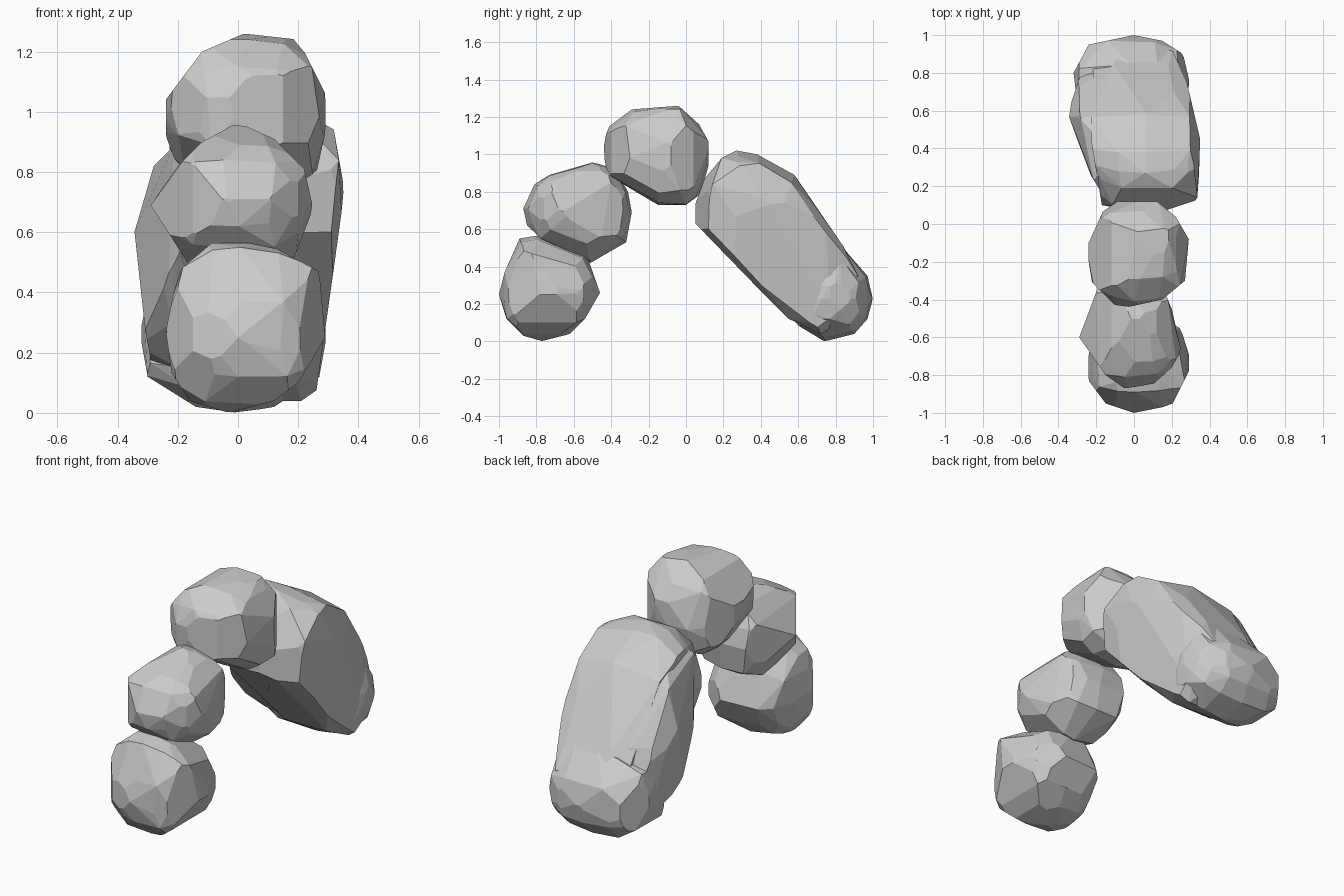
import bpy, bmesh, math, random
from mathutils import Vector

if "Cube" in bpy.data.objects:
    bpy.data.objects.remove(bpy.data.objects["Cube"])

random.seed(4)


def clip(bm, poly, axes):
    """Trim a convex rock with the straight edges of an outline drawn in one view."""
    pts = []
    for p in poly:
        v = Vector((0, 0, 0))
        v[axes[0]], v[axes[1]] = p
        pts.append(v)
    centre = sum(pts, Vector()) / len(pts)
    depth = Vector((1, 1, 1))
    depth[axes[0]] = depth[axes[1]] = 0
    for a, b in zip(pts, pts[1:]):
        normal = (b - a).cross(depth)
        if normal.dot(centre - a) > 0:
            normal = -normal
        bmesh.ops.bisect_plane(bm, geom=bm.verts[:] + bm.edges[:] + bm.faces[:],
                               plane_co=a, plane_no=normal, clear_outer=True)


def hull(bm):
    res = bmesh.ops.convex_hull(bm, input=bm.verts)
    junk = {v for v in res["geom_interior"] + res["geom_unused"] if isinstance(v, bmesh.types.BMVert)}
    bmesh.ops.delete(bm, geom=list(junk), context="VERTS")


def rock(name, side, x0, x1, power, front=(), top=()):
    """Faceted boulder: side outline (y, z) rounded off across x, then trimmed in the other views."""
    n = len(side)
    cy = sum(p[0] for p in side) / n
    cz = sum(p[1] for p in side) / n
    half, mid = (x1 - x0) / 2, (x0 + x1) / 2
    bm = bmesh.new()
    for f in (-1, -0.86, -0.5, 0, 0.45, 0.83, 1):
        s = max((1 - abs(f) ** power) ** (1 / power), 0.25)
        for y, z in side:
            k = s if f == 0 else min(s * random.uniform(0.93, 1.06), 1)
            shift = random.uniform(-0.03, 0.03) if abs(f) < 0.9 else 0
            bm.verts.new((mid + f * half + shift, cy + (y - cy) * k, cz + (z - cz) * k))
    hull(bm)
    clip(bm, front, (0, 2))
    clip(bm, top, (0, 1))
    hull(bm)
    bmesh.ops.dissolve_limit(bm, angle_limit=math.radians(7), verts=bm.verts, edges=bm.edges)
    bmesh.ops.recalc_face_normals(bm, faces=bm.faces)
    mesh = bpy.data.meshes.new(name)
    bm.to_mesh(mesh)
    bm.free()
    bpy.context.collection.objects.link(bpy.data.objects.new(name, mesh))


# Front leg: two stacked boulders
rock("front_base_boulder",
     [(-1, .25), (-.97, .37), (-.89, .55), (-.8, .565), (-.53, .46), (-.46, .26),
      (-.54, .12), (-.62, .04), (-.77, 0), (-.87, .03), (-.96, .12)],
     -.24, .29, 3.2,
     front=[(-.08, .57), (-.2, .47), (-.24, .27), (-.22, .13), (-.16, .04), (-.03, 0),
            (.12, .04), (.2, .1), (.29, .25), (.27, .47), (.1, .56)],
     top=[(-.24, -.7), (-.24, -.83), (-.15, -.95), (0, -1), (.2, -.96), (.29, -.78),
          (.29, -.65), (.24, -.55), (.1, -.46)])
rock("front_upper_boulder",
     [(-.87, .71), (-.81, .84), (-.73, .89), (-.5, .96), (-.38, .92), (-.31, .8),
      (-.29, .69), (-.32, .53), (-.51, .42), (-.78, .55), (-.85, .62)],
     -.29, .25, 2.6,
     front=[(-.2, .55), (-.29, .69), (-.25, .77), (-.12, .9), (0, .965), (.12, .91),
            (.22, .81), (.25, .68), (.2, .55)],
     top=[(-.2, -.36), (-.29, -.6), (-.15, -.8), (-.05, -.87), (.1, -.85), (.2, -.76),
          (.25, -.67), (.2, -.45), (.15, -.33)])

# Keystone on top of the arch
rock("keystone_boulder",
     [(-.45, 1.05), (-.41, 1.15), (-.29, 1.24), (-.04, 1.26), (.07, 1.16), (.12, 1.07),
      (.12, .94), (.08, .79), (0, .73), (-.15, .73), (-.42, .89)],
     -.24, .29, 3,
     front=[(-.24, .9), (-.24, 1.04), (-.12, 1.2), (.02, 1.26), (.2, 1.24), (.29, 1.06), (.29, .9)],
     top=[(-.24, -.2), (-.24, -.1), (-.15, .1), (-.05, .13), (.12, .12), (.22, .04),
          (.29, -.08), (.27, -.3), (.15, -.4), (-.08, -.45), (-.2, -.33)])

# Rear leg: long leaning slab, a flanking slab and a foot boulder
rock("rear_main_slab",
     [(.03, .68), (.1, .87), (.19, .98), (.27, 1.02), (.38, 1.0), (.58, .89), (.7, .71),
      (.84, .51), (.93, .35), (.94, .16), (.72, .04), (.55, .12), (.36, .31), (.05, .63)],
     -.24, .36, 4,
     front=[(.2, 1.01), (.32, .94), (.35, .86), (.35, .7), (.31, .42), (.27, .13)],
     top=[(-.22, .4), (-.17, .1), (.1, .05), (.34, .13), (.35, .45), (.28, .75), (.2, .93)])
rock("rear_side_slab",
     [(.1, .66), (.16, .83), (.28, .93), (.42, .94), (.58, .86), (.8, .53),
      (.86, .3), (.7, .12), (.56, .13), (.38, .3)],
     -.36, .28, 4,
     front=[(-.2, .9), (-.28, .82), (-.35, .58), (-.32, .34), (-.28, .12)],
     top=[(-.17, .1), (-.23, .26), (-.31, .39), (-.35, .53), (-.33, .65), (-.28, .8)])
rock("rear_foot_boulder",
     [(.55, .14), (.6, .36), (.68, .48), (.84, .5), (.97, .35), (1, .23), (.97, .12),
      (.9, .04), (.74, 0), (.6, .08)],
     -.32, .29, 3,
     front=[(-.32, .23), (-.3, .12), (-.14, .02), (0, 0), (.12, .02), (.27, .12), (.29, .23)],
     top=[(-.31, .72), (-.32, .8), (-.24, .95), (0, 1), (.15, .97), (.26, .9), (.29, .77)])
